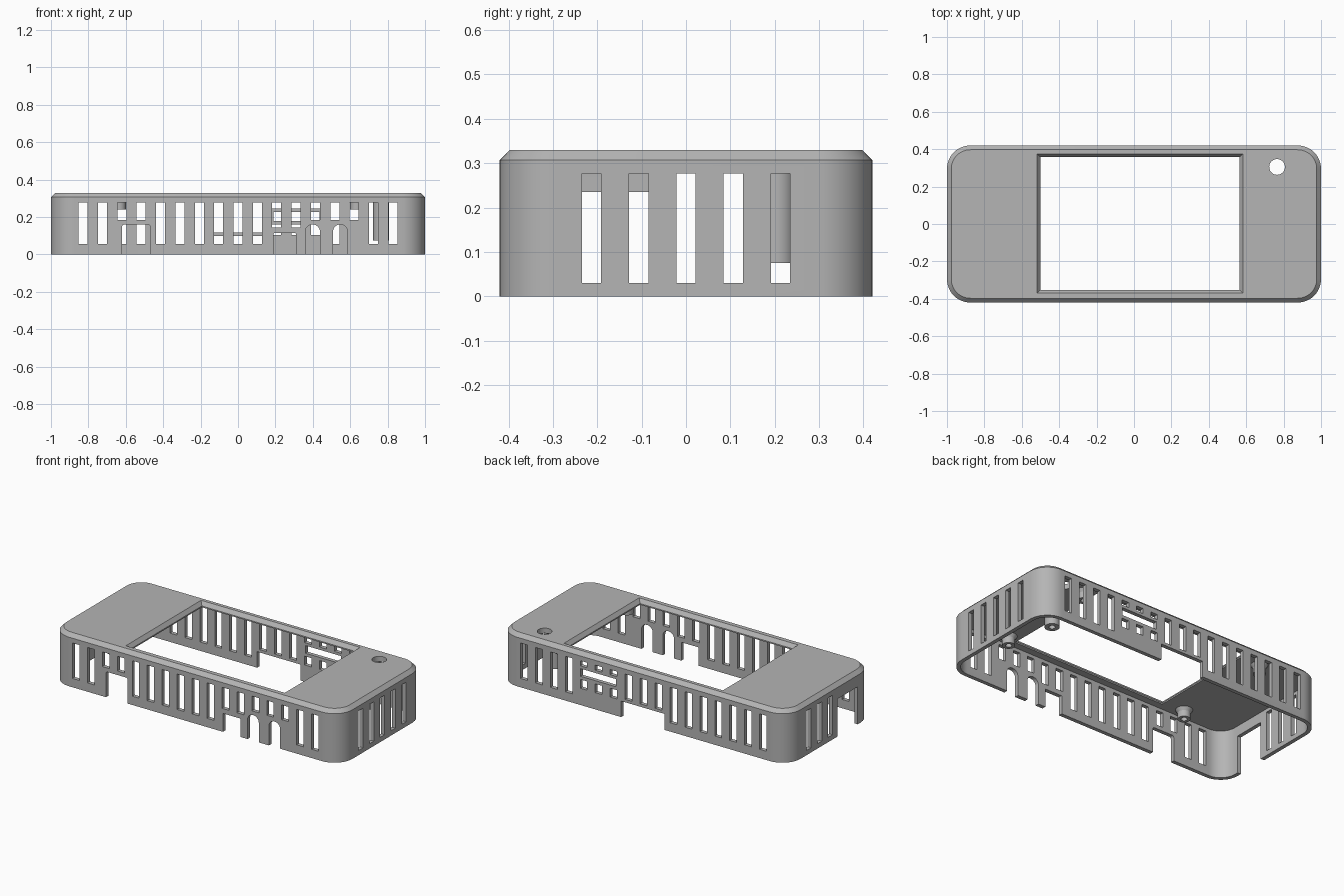
import bpy, bmesh, math

cube = bpy.data.objects.get("Cube")
if cube:
    bpy.data.objects.remove(cube, do_unlink=True)

HX, HY, TOP, WALL, CEIL = 1.0, 0.42, 0.33, 0.024, 0.298
PITCH, SLOT = 0.1035, 0.048

grey = bpy.data.materials.new("plastic grey")
grey.use_nodes = True
colour = (0.46, 0.46, 0.46, 1)
grey.diffuse_color = colour
grey.node_tree.nodes["Principled BSDF"].inputs["Base Color"].default_value = colour


def make_object(name, bm):
    bmesh.ops.recalc_face_normals(bm, faces=bm.faces)
    mesh = bpy.data.meshes.new(name)
    bm.to_mesh(mesh)
    bm.free()
    obj = bpy.data.objects.new(name, mesh)
    bpy.context.collection.objects.link(obj)
    mesh.materials.append(grey)
    return obj


def loft(bm, loops):
    """Closed solid through a list of equal-length point loops."""
    rings = [[bm.verts.new(p) for p in loop] for loop in loops]
    for a, b in zip(rings, rings[1:]):
        n = len(a)
        for i in range(n):
            bm.faces.new((a[i], a[(i + 1) % n], b[(i + 1) % n], b[i]))
    bm.faces.new(rings[0])
    bm.faces.new(rings[-1])


def rounded(inset, z, radius=0.125, steps=12):
    """Rounded rectangle loop of the case outline."""
    pts = []
    for k, (sx, sy) in enumerate([(1, 1), (-1, 1), (-1, -1), (1, -1)]):
        for i in range(steps + 1):
            a = math.pi / 2 * (k + i / steps)
            r = radius - inset
            pts.append((sx * (HX - radius) + r * math.cos(a),
                        sy * (HY - radius) + r * math.sin(a), z))
    return pts


def circle(x, y, r, z, sides=32):
    return [(x + r * math.cos(i * math.tau / sides),
             y + r * math.sin(i * math.tau / sides), z) for i in range(sides)]


def rectangle(x0, x1, y0, y1, z):
    return [(x0, y0, z), (x1, y0, z), (x1, y1, z), (x0, y1, z)]


def long_wall_cut(bm, side, x0, x1, z0, z1):
    y = side * HY
    loft(bm, [rectangle(x0, x1, y - 0.06, y + 0.06, z) for z in (z0, z1)])


def end_wall_cut(bm, side, y, width, z0, z1):
    x = side * HX
    loft(bm, [rectangle(x - 0.06, x + 0.06, y - width / 2, y + width / 2, z) for z in (z0, z1)])


def arch_cut(bm, x0, x1, top, r):
    """Notch in the front wall with rounded upper corners."""
    prof = [(x0, -0.05), (x1, -0.05)]
    for cx, start in ((x1 - r, 0), (x0 + r, math.pi / 2)):
        for i in range(9):
            a = start + math.pi / 2 * i / 8
            prof.append((cx + r * math.cos(a), top - r + r * math.sin(a)))
    loft(bm, [[(x, y, z) for x, z in prof] for y in (-HY - 0.06, -HY + 0.06)])


# Case shell: open underneath, chamfered top edge
bm = bmesh.new()
loft(bm, [rounded(WALL, CEIL), rounded(WALL, 0), rounded(0, 0),
          rounded(0, 0.307), rounded(0.023, TOP)])
case = make_object("case_shell", bm)

cuts = bmesh.new()
# Vent slots along the front and back
for i in range(-8, 9):
    x0, x1 = i * PITCH - SLOT / 2, i * PITCH + SLOT / 2
    low = 0.055
    if i in (-6, -5, 4, 5, 6):
        low = 0.185
    elif i in (2, 3):
        low = 0.145
    long_wall_cut(cuts, -1, x0, x1, low, 0.277)
    if i in (2, 3, 4):
        long_wall_cut(cuts, 1, x0, x1, 0.245, 0.277)
        long_wall_cut(cuts, 1, x0, x1, 0.105, 0.16)
    else:
        long_wall_cut(cuts, 1, x0, x1, 0.118 if abs(i) < 2 else 0.055, 0.277)

# Card slot and connector notch in the back
long_wall_cut(cuts, 1, 0.19, 0.435, 0.18, 0.228)
long_wall_cut(cuts, 1, -0.145, 0.155, -0.05, 0.1)

# Connector notches in the front
arch_cut(cuts, -0.62, -0.47, 0.16, 0.012)
arch_cut(cuts, 0.19, 0.31, 0.115, 0.005)
arch_cut(cuts, 0.36, 0.438, 0.16, 0.038)
arch_cut(cuts, 0.508, 0.586, 0.16, 0.038)

# End wall slots and the tall notch in the right end
for i in range(-2, 3):
    end_wall_cut(cuts, 1, i * 0.1065, 0.043, 0.03, 0.277)
    if i >= 0:
        end_wall_cut(cuts, -1, i * 0.1065, 0.043, 0.03, 0.277)
end_wall_cut(cuts, -1, -0.17, 0.2, -0.05, 0.235)

# Screen window with sloped edges, and the button hole
loft(cuts, [rectangle(-0.5 - grow, 0.565 + grow, -0.352 - grow, 0.357 + grow, z)
            for grow, z in ((0, 0.2), (0, CEIL + 0.008), (0.018, TOP), (0.018, 0.4))])
loft(cuts, [circle(0.765, 0.305, 0.042, z) for z in (0.2, 0.4)])
cutter = make_object("cutter", cuts)
cutter.hide_render = True

mod = case.modifiers.new("openings", "BOOLEAN")
mod.operation, mod.solver, mod.object = "DIFFERENCE", "EXACT", cutter
bpy.context.view_layer.objects.active = case
bpy.ops.object.modifier_apply(modifier=mod.name)
bpy.data.objects.remove(cutter, do_unlink=True)


def post(name, x, y, bottom, r, bore):
    """Hollow screw post hanging from the ceiling."""
    pb = bmesh.new()
    loft(pb, [circle(x, y, rad, z) for rad, z in (
        (bore, CEIL), (bore, bottom), (r, bottom),
        (r, CEIL - 0.02), (r + 0.015, CEIL + 0.004))])
    return make_object(name, pb)


# Screw posts in the corners and the long button post
parts = [case]
for sx, side in ((1, "left"), (-1, "right")):
    for sy, end in ((1, "back"), (-1, "front")):
        parts.append(post(f"{end}_{side}_post", sx * 0.635, sy * 0.325, 0.24, 0.036, 0.018))
parts.append(post("button_post", 0.765, 0.205, 0.075, 0.042, 0.018))

# Smooth the round faces, keep edges sharp
bpy.context.view_layer.update()
bpy.ops.object.select_all(action="DESELECT")
for part in parts:
    part.select_set(True)
bpy.context.view_layer.objects.active = case
bpy.ops.object.shade_smooth_by_angle(angle=math.radians(30))
